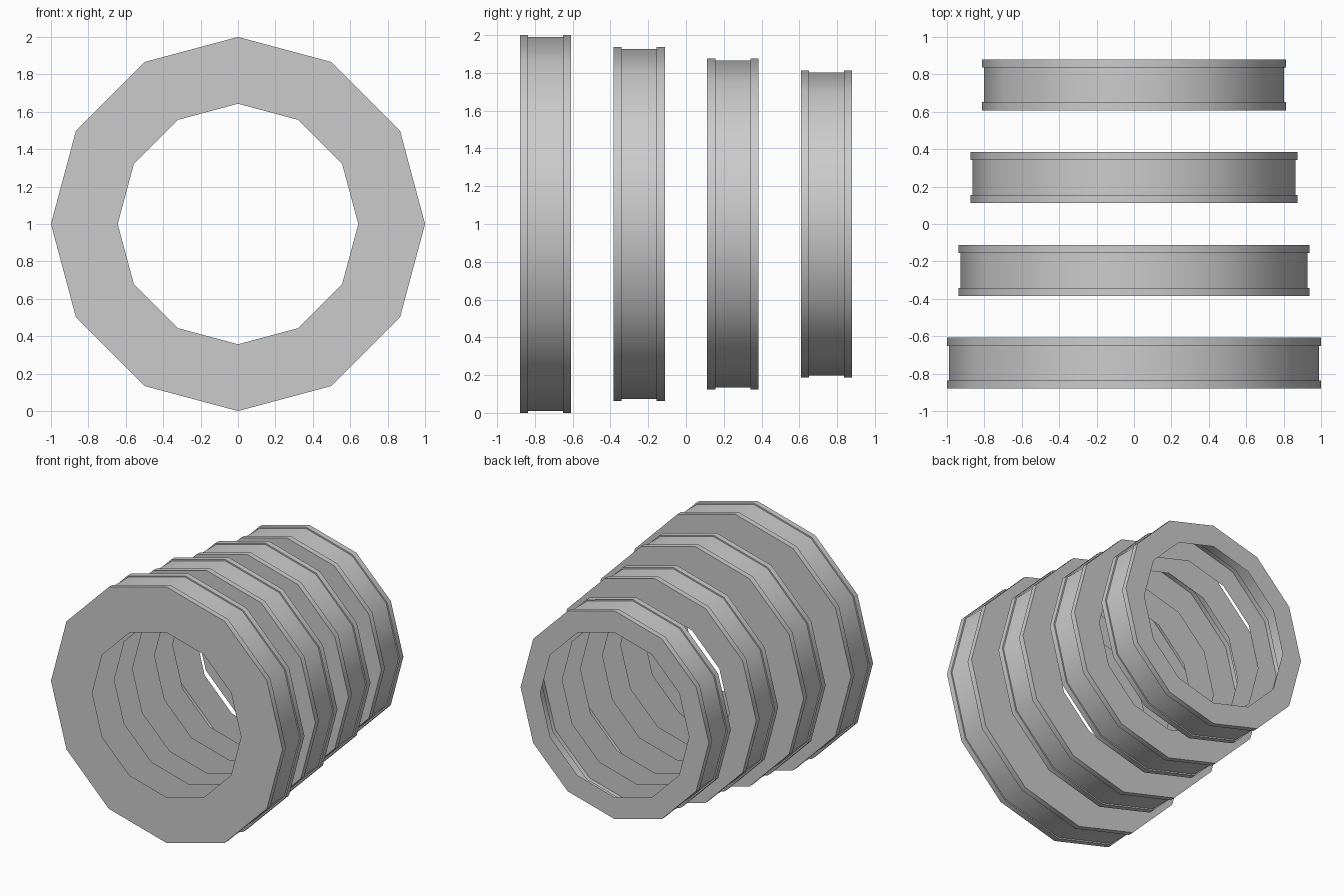
import bpy, bmesh, math

if "Cube" in bpy.data.objects:
    bpy.data.objects.remove(bpy.data.objects["Cube"])

SIDES = 12
INNER = 0.643       # hole radius shared by all rings
HALF = 0.136        # half the ring width
RIM = 0.043         # width of each raised rim
STEP = 0.011        # depth of the outer groove

grey = bpy.data.materials.new("plain grey")
grey.diffuse_color = (0.6, 0.6, 0.6, 1)
grey.use_nodes = True
grey.node_tree.nodes["Principled BSDF"].inputs["Base Color"].default_value = grey.diffuse_color


def make_ring(name, y, r):
    # thin shell: side plate, rim, groove, rim, side plate
    profile = [(INNER, -HALF), (r, -HALF), (r, -HALF + RIM), (r - STEP, -HALF + RIM),
               (r - STEP, HALF - RIM), (r, HALF - RIM), (r, HALF), (INNER, HALF)]
    bm = bmesh.new()
    loops = []
    for i in range(SIDES):
        a = 2 * math.pi * i / SIDES
        loops.append([bm.verts.new((q * math.cos(a), w, q * math.sin(a)))
                      for q, w in profile])
    for i in range(SIDES):
        a, b = loops[i], loops[(i + 1) % SIDES]
        for k in range(len(profile) - 1):
            bm.faces.new((a[k], b[k], b[k + 1], a[k + 1]))
    # point the groove floor and the rest of the shell outwards
    bm.normal_update()
    f = next(f for f in bm.faces if abs(f.calc_center_median().y) < 1e-5)
    c = f.calc_center_median()
    if f.normal.x * c.x + f.normal.z * c.z < 0:
        bmesh.ops.reverse_faces(bm, faces=bm.faces[:])
    mesh = bpy.data.meshes.new(name)
    bm.to_mesh(mesh)
    bm.free()
    mesh.materials.append(grey)
    ob = bpy.data.objects.new(name, mesh)
    ob.location = (0, y, 1)
    bpy.context.collection.objects.link(ob)
    bpy.ops.object.select_all(action='DESELECT')
    ob.select_set(True)
    bpy.context.view_layer.objects.active = ob
    bpy.ops.object.shade_smooth_by_angle(angle=math.radians(35))


# four rings, shrinking towards the back
for i in range(4):
    make_ring(f"ring_{i + 1}", -0.744 + 0.496 * i, 1.0 - 0.0623 * i)
